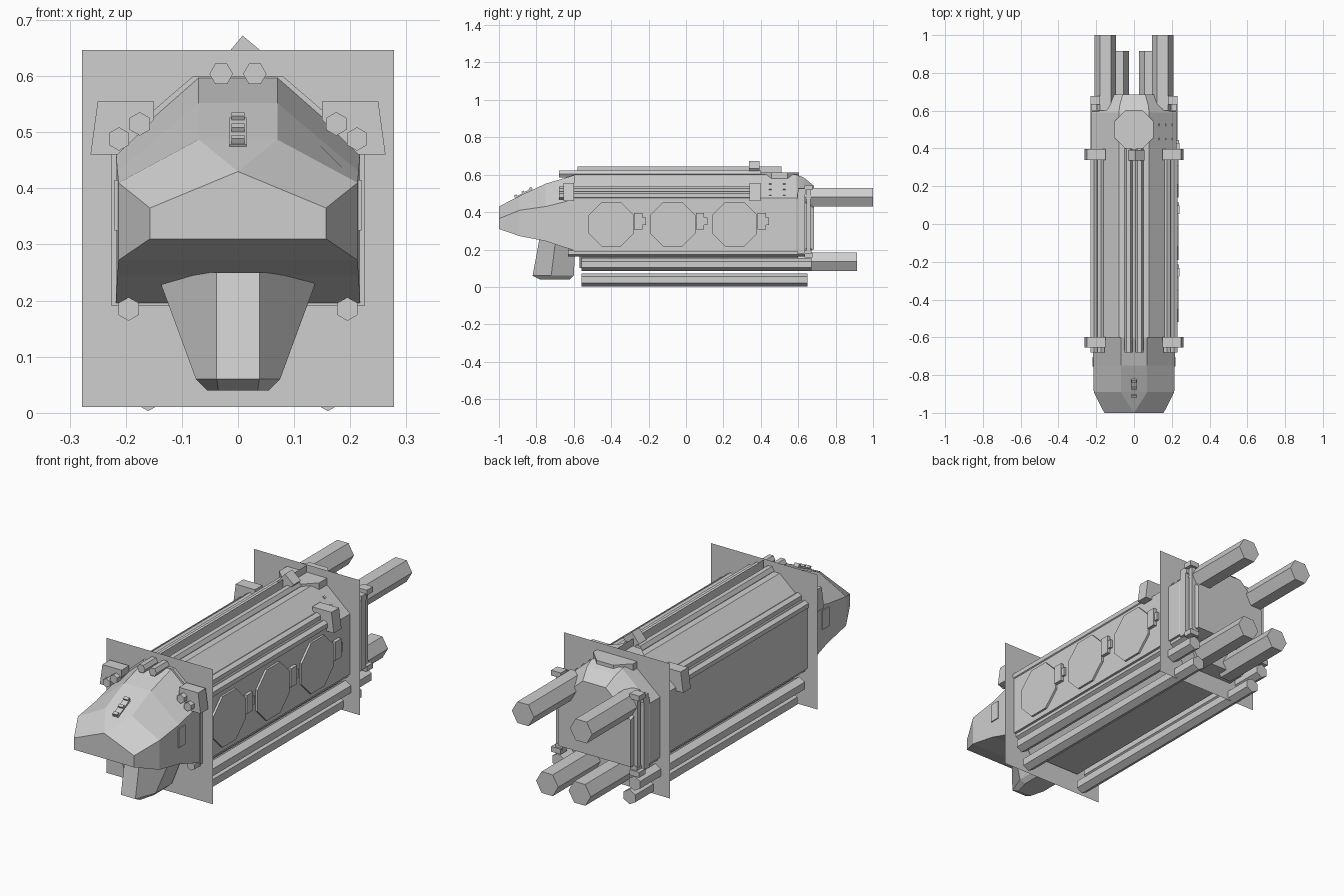
import bpy, bmesh, math
from mathutils import Matrix

cube = bpy.data.objects.get("Cube")
if cube:
    bpy.data.objects.remove(cube, do_unlink=True)

grey = bpy.data.materials.new("hull_grey")
grey.use_nodes = True
grey.diffuse_color = (0.62, 0.62, 0.62, 1)
grey.node_tree.nodes["Principled BSDF"].inputs["Base Color"].default_value = (0.62, 0.62, 0.62, 1)


def finish(name, bm):
    bmesh.ops.remove_doubles(bm, verts=bm.verts, dist=1e-5)
    bmesh.ops.recalc_face_normals(bm, faces=bm.faces)
    mesh = bpy.data.meshes.new(name)
    bm.to_mesh(mesh)
    bm.free()
    mesh.materials.append(grey)
    ob = bpy.data.objects.new(name, mesh)
    bpy.context.collection.objects.link(ob)
    return ob


def loft(name, rings):
    """Skin matching closed rings of points and cap both ends."""
    bm = bmesh.new()
    loops = [[bm.verts.new(p) for p in ring] for ring in rings]
    n = len(loops[0])
    for a, b in zip(loops, loops[1:]):
        for i in range(n):
            j = (i + 1) % n
            bm.faces.new((a[i], a[j], b[j], b[i]))
    bm.faces.new(loops[0])
    bm.faces.new(loops[-1])
    return finish(name, bm)


def prism(name, outline, y0, y1):
    return loft(name, [[(x, y, z) for x, z in outline] for y in (y0, y1)])


def polygon(r, sides, turn=0.0):
    return [(r * math.cos(math.tau * i / sides + turn), r * math.sin(math.tau * i / sides + turn))
            for i in range(sides)]


def hex_tube(name, x, z, r, y0, y1, point_up=True):
    outline = [(x + a, z + b) for a, b in polygon(r, 6, math.pi / 6 if point_up else 0)]
    return prism(name, outline, y0, y1)


def box(name, centre, size, tilt=0.0, pitch=0.0):
    bm = bmesh.new()
    m = (Matrix.Translation(centre) @ Matrix.Rotation(tilt, 4, 'Y') @ Matrix.Rotation(pitch, 4, 'X')
         @ Matrix.Diagonal((*size, 1)))
    bmesh.ops.create_cube(bm, size=1, matrix=m)
    return finish(name, bm)


def sheet(name, points):
    bm = bmesh.new()
    bm.faces.new([bm.verts.new(p) for p in points])
    return finish(name, bm)


def hull_ring(y, bottom, shoulder, top, half, crown):
    return [(-half, y, bottom), (half, y, bottom), (half, y, shoulder),
            (crown, y, top), (-crown, y, top), (-half, y, shoulder)]


# Main hull with tapered tail
loft("main_hull", [hull_ring(-0.6, 0.19, 0.475, 0.60, 0.225, 0.08),
                   hull_ring(0.59, 0.19, 0.475, 0.60, 0.225, 0.08),
                   hull_ring(0.63, 0.19, 0.455, 0.585, 0.2, 0.075),
                   hull_ring(0.685, 0.2, 0.42, 0.54, 0.19, 0.06)])
prism("keel", [(-0.2, 0.19), (0.2, 0.19), (0.14, 0.1), (-0.14, 0.1)], -0.57, 0.6)

# Faceted nose
loft("nose", [hull_ring(-1.0, 0.31, 0.365, 0.43, 0.157, 0.0),
              hull_ring(-0.89, 0.272, 0.41, 0.487, 0.213, 0.07),
              hull_ring(-0.75, 0.245, 0.43, 0.552, 0.215, 0.07),
              hull_ring(-0.59, 0.192, 0.47, 0.6, 0.218, 0.07)])
box("nose_vent_frame", (0, -0.87, 0.497), (0.03, 0.1, 0.012), pitch=0.5)
for i in range(3):
    box("nose_vent_slat", (0, -0.91 + i * 0.04, 0.485 + i * 0.02), (0.024, 0.014, 0.016), pitch=0.5)

# Chin housing below the nose
def chin_ring(z, front, back, narrow, wide):
    mid = front + (back - front) * 0.45
    return [(-narrow, front, z), (narrow, front, z), (wide, mid, z),
            (wide, back, z), (-wide, back, z), (-wide, mid, z)]

loft("chin_housing", [chin_ring(0.04, -0.78, -0.62, 0.035, 0.055),
                      chin_ring(0.06, -0.82, -0.6, 0.038, 0.075),
                      chin_ring(0.25, -0.785, -0.59, 0.038, 0.145)])

# Bulkhead sheets
for name, y in (("front_bulkhead", -0.585), ("rear_bulkhead", 0.515)):
    sheet(name, [(-0.278, y, 0.01), (0.278, y, 0.01), (0.278, y, 0.647), (-0.278, y, 0.647)])
sheet("top_fin", [(0, -0.58, 0.6), (0, 0.51, 0.6), (0, 0.51, 0.645), (0, -0.58, 0.645)])

# Paired parts on both sides
for s, side in ((1, "left"), (-1, "right")):
    hex_tube(side + "_top_pipe", s * 0.03, 0.604, 0.021, -0.68, 0.4, False)
    hex_tube(side + "_inner_shoulder_pipe", s * 0.175, 0.515, 0.021, -0.68, 0.39)
    hex_tube(side + "_outer_shoulder_pipe", s * 0.212, 0.488, 0.021, -0.68, 0.39)
    hex_tube(side + "_sill_pipe", s * 0.195, 0.185, 0.021, -0.63, 0.67)
    hex_tube(side + "_upper_rail", s * 0.2, 0.12, 0.034, -0.56, 0.67)
    hex_tube(side + "_lower_rail", s * 0.16, 0.038, 0.035, -0.56, 0.65)
    hex_tube(side + "_upper_exhaust", s * 0.152, 0.48, 0.058, 0.6, 1.0, False)
    hex_tube(side + "_lower_exhaust", s * 0.085, 0.135, 0.058, 0.55, 0.915, False)
    clamp = [(0.25, 0.555), (0.15, 0.555), (0.15, 0.522), (0.215, 0.46), (0.263, 0.46)]
    for y in (-0.655, 0.34):
        prism(side + "_pipe_clamp", [(s * x, z) for x, z in clamp], y, y + 0.057)
    # Nose side panel
    box(side + "_nose_panel", (s * 0.214, -0.73, 0.37), (0.012, 0.05, 0.09))
    # Tail columns and fittings
    box(side + "_tail_panel", (s * 0.2, 0.615, 0.34), (0.05, 0.04, 0.33))
    box(side + "_tail_column", (s * 0.2, 0.655, 0.345), (0.025, 0.022, 0.37))
    for z in (0.17, 0.53):
        box(side + "_column_cap", (s * 0.205, 0.655, z), (0.05, 0.045, 0.025))
    box(side + "_tail_bracket", (s * 0.21, 0.62, 0.51), (0.03, 0.04, 0.03))

# Top clamp and roof hatch
box("top_clamp", (0.012, 0.365, 0.63), (0.06, 0.055, 0.06), tilt=math.radians(40))
loft("roof_hatch", [[(x, 0.5 + y, z) for x, y in polygon(0.113, 8, math.pi / 8)]
                    for z in (0.57, 0.611)])

# Octagonal side hatches with latches
for y in (-0.4, -0.07, 0.26):
    loft("side_hatch", [[(x, y + a, 0.335 + b) for a, b in polygon(0.13, 8, math.pi / 8)]
                        for x in (0.22, 0.235)])
    box("hatch_latch", (0.23, y + 0.145, 0.352), (0.022, 0.045, 0.088))
    box("latch_handle", (0.228, y + 0.175, 0.35), (0.018, 0.02, 0.04))

# Rivets on the left shoulder
for x in (0.135, 0.17, 0.205):
    for y in (0.45, 0.525):
        box("shoulder_rivet", (x, y, 0.6 - (x - 0.08) * 0.862), (0.012, 0.012, 0.01), tilt=0.71)
